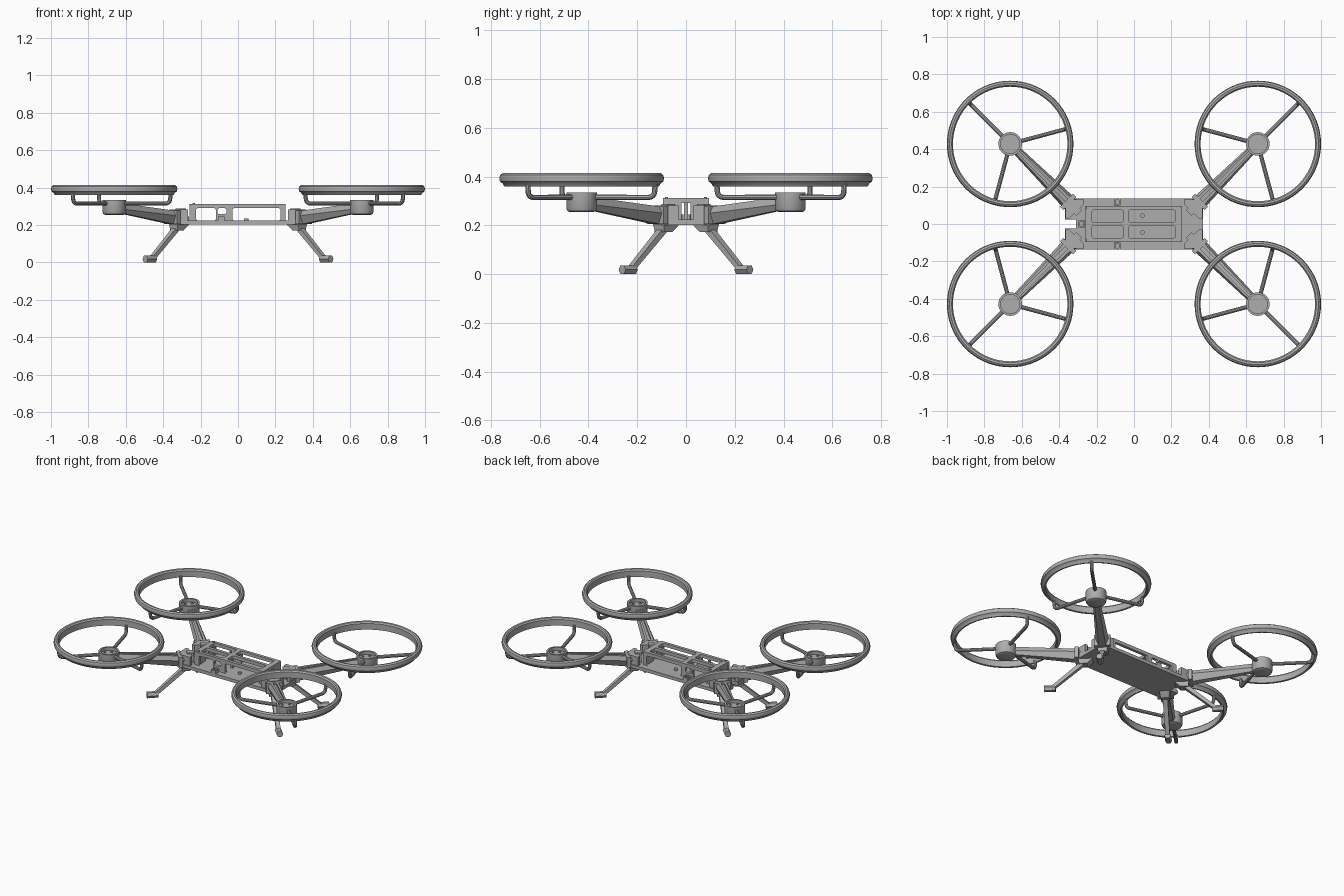
import bpy, bmesh, math
from mathutils import Matrix, Vector

if "Cube" in bpy.data.objects:
    bpy.data.objects.remove(bpy.data.objects["Cube"], do_unlink=True)

mat = bpy.data.materials.new("plain_grey")
mat.use_nodes = True
GREY = (0.42, 0.42, 0.42, 1)
mat.diffuse_color = GREY
mat.node_tree.nodes["Principled BSDF"].inputs["Base Color"].default_value = GREY


def select(ob):
    bpy.ops.object.select_all(action="DESELECT")
    ob.select_set(True)
    bpy.context.view_layer.objects.active = ob


def add(name, bm, smooth=False, m=Matrix()):
    bmesh.ops.recalc_face_normals(bm, faces=bm.faces)
    me = bpy.data.meshes.new(name)
    bm.to_mesh(me)
    bm.free()
    me.materials.append(mat)
    ob = bpy.data.objects.new(name, me)
    bpy.context.collection.objects.link(ob)
    if smooth:
        select(ob)
        bpy.ops.object.shade_smooth_by_angle(angle=math.radians(35))
    ob.matrix_world = m
    return ob


def box(name, lo, hi, m=Matrix()):
    bm = bmesh.new()
    lo, hi = Vector(lo), Vector(hi)
    size = Matrix.Diagonal((*(hi - lo), 1))
    bmesh.ops.create_cube(bm, size=1, matrix=Matrix.Translation((lo + hi) / 2) @ size)
    return add(name, bm, m=m)


def cylinder(name, r, z0, z1, x, y, m=Matrix(), n=16):
    bm = bmesh.new()
    at = Matrix.Translation((x, y, (z0 + z1) / 2))
    bmesh.ops.create_cone(bm, cap_ends=True, segments=n, radius1=r, radius2=r,
                          depth=z1 - z0, matrix=at)
    return add(name, bm, True, m)


def lathe(name, profile, closed, n=64):
    bm = bmesh.new()
    vs = [bm.verts.new((r, 0, z)) for r, z in profile]
    pairs = list(zip(vs, vs[1:])) + ([(vs[-1], vs[0])] if closed else [])
    edges = [bm.edges.new(p) for p in pairs]
    bmesh.ops.spin(bm, geom=vs + edges, cent=(0, 0, 0), axis=(0, 0, 1),
                   angle=math.tau, steps=n)
    bmesh.ops.remove_doubles(bm, verts=bm.verts, dist=1e-5)
    return add(name, bm, True)


def loft(name, sections, smooth=False):
    bm = bmesh.new()
    rings = [[bm.verts.new(p) for p in s] for s in sections]
    for a, b in zip(rings, rings[1:]):
        for i in range(len(a)):
            j = (i + 1) % len(a)
            bm.faces.new((a[i], a[j], b[j], b[i]))
    bm.faces.new(rings[0])
    bm.faces.new(rings[-1])
    return add(name, bm, smooth)


def curve_mesh(name, loops, m=Matrix(), depth=0, bevel=0):
    """Flat sheet with holes (depth) or an open tube (bevel)."""
    cu = bpy.data.curves.new(name, "CURVE")
    cu.dimensions = "3D" if bevel else "2D"
    if not bevel:
        cu.fill_mode = "BOTH"
    cu.extrude, cu.bevel_depth, cu.bevel_resolution = depth / 2, bevel, 3
    cu.use_fill_caps = bevel > 0
    for pts in loops:
        sp = cu.splines.new("POLY")
        sp.points.add(len(pts) - 1)
        sp.use_cyclic_u = not bevel
        for p, co in zip(sp.points, pts):
            p.co = (*co, *([0] * (3 - len(co))), 1)
    cu.materials.append(mat)
    ob = bpy.data.objects.new(name, cu)
    bpy.context.collection.objects.link(ob)
    select(ob)
    bpy.ops.object.convert(target="MESH")
    ob = bpy.context.object
    bpy.ops.object.shade_smooth_by_angle(angle=math.radians(35))
    ob.matrix_world = m
    return ob


def rounded(x0, x1, y0, y1, r=0.01):
    pts = []
    for k, (cx, cy) in enumerate(((x1 - r, y1 - r), (x0 + r, y1 - r),
                                  (x0 + r, y0 + r), (x1 - r, y0 + r))):
        for i in range(5):
            a = (k + i / 4) * math.pi / 2
            pts.append((cx + r * math.cos(a), cy + r * math.sin(a)))
    return pts


def at_z(z):
    return Matrix.Translation((0, 0, z))


# Base plate, notched at one end
curve_mesh("base_plate", [[(-0.37, -0.1), (-0.335, -0.135), (0.335, -0.135), (0.37, -0.1),
                           (0.37, 0.1), (0.335, 0.135), (-0.335, 0.135), (-0.37, 0.1),
                           (-0.37, 0.025), (-0.31, 0.025), (-0.31, -0.025), (-0.37, -0.025)]],
           at_z(0.213), 0.022)

# Battery cage: top sheet, long side walls, end walls, middle rail
top_holes = [rounded(x0, x1, y0, y1) for x0, x1 in ((-0.225, -0.058), (-0.028, 0.22))
             for y0, y1 in ((-0.075, -0.01), (0.01, 0.075))]
curve_mesh("cage_top", [rounded(-0.258, 0.255, -0.095, 0.095, 0.02)] + top_holes,
           at_z(0.302), 0.022)
upright = Matrix.Rotation(math.pi / 2, 4, "X")
for side, s in (("right", -1), ("left", 1)):
    curve_mesh("cage_wall_" + ("front" if s < 0 else "back"),
               [rounded(-0.258, 0.255, 0.215, 0.313),
                rounded(-0.225, -0.118, 0.224, 0.29),
                rounded(-0.11, -0.062, 0.258, 0.29),
                rounded(-0.03, 0.228, 0.224, 0.29)],
               Matrix.Translation((0, s * 0.086, 0)) @ upright, 0.018)
    for e in (-1, 1):
        box(f"cage_end_{side}_{e}", (e * 0.243 - 0.012, s * 0.055 - 0.037, 0.215),
            (e * 0.243 + 0.012, s * 0.055 + 0.037, 0.3))
    # Plate fittings: strap sockets and screws
    curve_mesh("strap_socket_" + side, [rounded(-0.108, -0.072, s * 0.117 - 0.018, s * 0.117 + 0.018, 0.003),
               rounded(-0.1, -0.08, s * 0.117 - 0.01, s * 0.117 + 0.01, 0.003)], at_z(0.233), 0.024)
    cylinder("plate_screw_" + side, 0.012, 0.22, 0.236, 0.045, s * 0.045)
    cylinder("cage_screw_" + side, 0.007, 0.31, 0.317, -0.237, s * 0.08)
box("cage_middle_post", (-0.052, -0.008, 0.215), (-0.034, 0.008, 0.3))
curve_mesh("end_socket", [rounded(-0.298, -0.262, -0.018, 0.018, 0.003),
                          rounded(-0.29, -0.27, -0.01, 0.01, 0.003)], at_z(0.233), 0.024)

# Corner brackets, each cut diagonally on its inner side
for sx in (-1, 1):
    for sy in (-1, 1):
        pts = [(0.268, 0.13), (0.268, 0.105), (0.345, 0.03), (0.365, 0.03),
               (0.365, 0.1), (0.335, 0.13)]
        sheet = [(sx * x, sy * y) for x, y in pts]
        curve_mesh(f"corner_bracket_{sx}_{sy}", [sheet], at_z(0.252), 0.06)

# One rotor corner, local +x pointing outward from the body
parts = [
    lathe("guard_ring", [(0.306, 0.362), (0.317, 0.36), (0.324, 0.372), (0.335, 0.38),
                         (0.338, 0.394), (0.334, 0.407), (0.324, 0.414), (0.313, 0.412),
                         (0.306, 0.403)], True, 72),
    lathe("motor_hub", [(0, 0.254), (0.048, 0.254), (0.058, 0.259), (0.063, 0.27),
                        (0.063, 0.335), (0.051, 0.335), (0.051, 0.314), (0, 0.314)], False, 40),
]
for i in range(3):
    bend = [(0.285 + 0.025 * math.sin(a), 0, 0.34 - 0.025 * math.cos(a))
            for a in (k * math.pi / 12 for k in range(7))]
    parts.append(curve_mesh(f"spoke_{i}", [[(0.055, 0, 0.315)] + bend + [(0.313, 0, 0.375)]],
                            Matrix.Rotation(i * math.tau / 3, 4, "Z"), bevel=0.011))
for i in range(4):
    a = i * math.pi / 2 + math.pi / 4
    parts.append(cylinder(f"hub_screw_{i}", 0.007, 0.31, 0.32,
                          0.03 * math.cos(a), 0.03 * math.sin(a)))


def arm_section(u, w, low, mid, top):
    half = [(0.55, low), (1, mid), (0.65, top), (0.25, top), (0.25, top - 0.012)]
    return [(u, w * k, z) for k, z in half] + [(u, -w * k, z) for k, z in reversed(half)]


parts.append(loft("arm", [arm_section(-0.055, 0.024, 0.262, 0.284, 0.315),
                          arm_section(-0.43, 0.04, 0.205, 0.25, 0.277),
                          arm_section(-0.49, 0.04, 0.205, 0.25, 0.277)]))
parts.append(box("arm_collar", (-0.45, -0.05, 0.205), (-0.425, 0.05, 0.277)))
parts.append(box("arm_bolt_block", (-0.522, -0.02, 0.22), (-0.482, 0.02, 0.288)))


# Landing leg with angled mount and six-sided foot
def rect(u, w, z, du):
    return [(u - du, -w, z), (u + du, -w, z), (u + du, w, z), (u - du, w, z)]


def hexagon(u, r):
    return [(u, r * math.cos(k * math.pi / 3), 0.018 + r * math.sin(k * math.pi / 3))
            for k in range(6)]


parts.append(loft("leg_mount", [rect(-0.492, 0.032, 0.205, 0.045), rect(-0.475, 0.026, 0.172, 0.025)]))
parts.append(loft("landing_leg", [rect(-0.485, 0.016, 0.195, 0.02), rect(-0.285, 0.013, 0.02, 0.016)]))
parts.append(loft("landing_foot", [hexagon(-0.305, 0.0205), hexagon(-0.235, 0.0205)]))

# Repeat the corner four times
corners = (("back_left", 1, 1), ("back_right", -1, 1),
           ("front_right", -1, -1), ("front_left", 1, -1))
for ob in parts:
    base, local = ob.name, ob.matrix_basis.copy()
    for i, (label, sx, sy) in enumerate(corners):
        dup = ob if i == 0 else ob.copy()
        if i:
            bpy.context.collection.objects.link(dup)
        dup.name = f"{base}_{label}"
        dup.matrix_world = (Matrix.Translation((sx * 0.662, sy * 0.428, 0))
                            @ Matrix.Rotation(math.atan2(sy, sx), 4, "Z") @ local)
